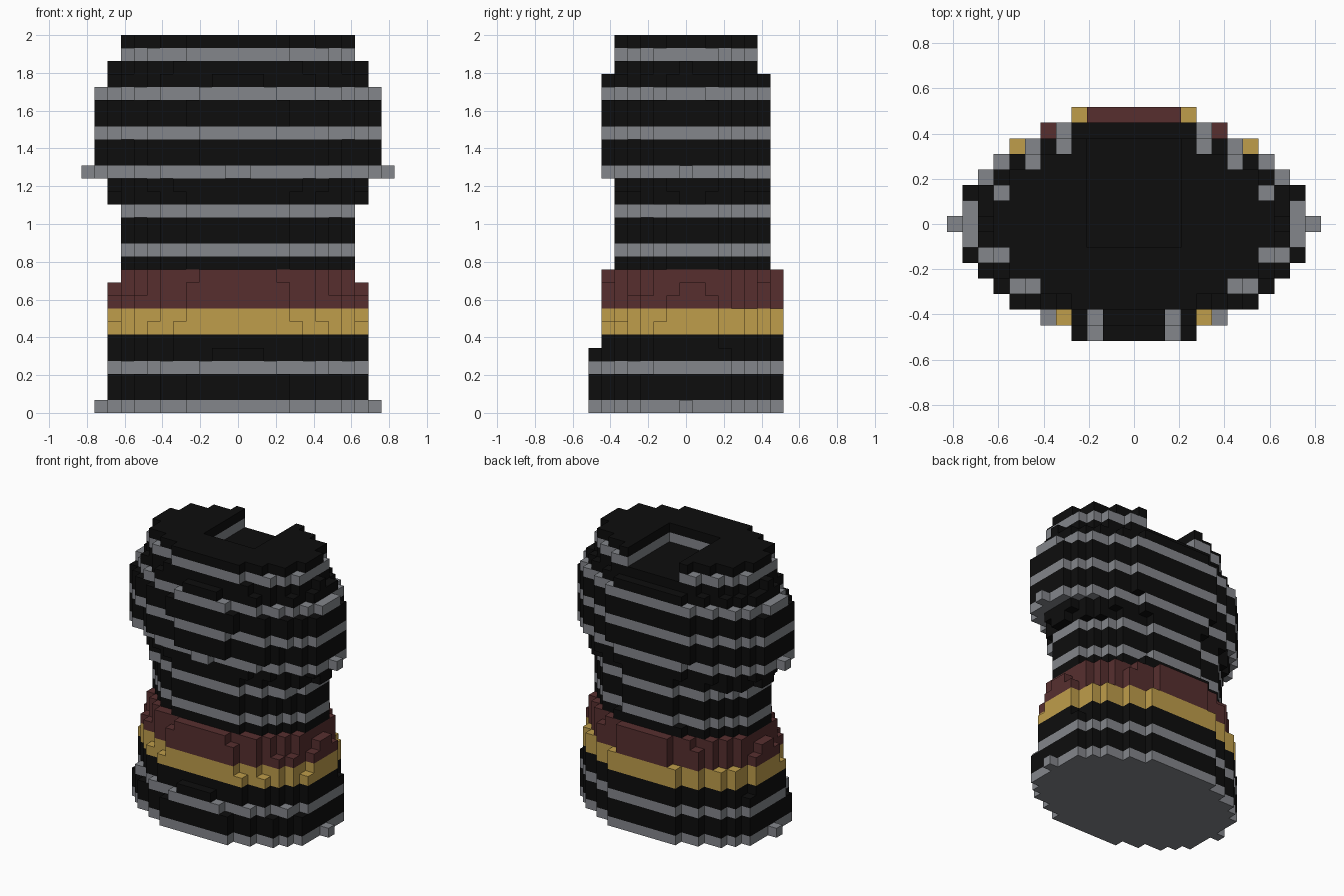
import bpy
import bmesh
from mathutils import Vector

cube = bpy.data.objects.get("Cube")
if cube:
    bpy.data.objects.remove(cube, do_unlink=True)

LAYERS = 29
UNIT = 2 / LAYERS


def make_material(name, rgb):
    mat = bpy.data.materials.new(name)
    mat.use_nodes = True
    colour = (*rgb, 1)
    mat.diffuse_color = colour
    mat.node_tree.nodes["Principled BSDF"].inputs["Base Color"].default_value = colour
    return mat


black = make_material("black", (.004, .004, .004))
grey = make_material("grey", (.23, .24, .26))
gold = make_material("gold", (.52, .34, .07))
red = make_material("dark red", (.095, .028, .028))

# Bands from bottom to top: name, material, number of block layers
bands = [
    ("hem_stripe", grey, 1), ("hip_band", black, 2),
    ("hip_stripe", grey, 1), ("upper_hip_band", black, 2),
    ("gold_belt", gold, 2), ("red_sash", red, 3),
    ("waist_band", black, 1), ("waist_stripe", grey, 1),
    ("belly_band", black, 2), ("belly_stripe", grey, 1),
    ("rib_band", black, 2), ("rib_stripe", grey, 1),
    ("lower_chest_band", black, 2), ("lower_chest_stripe", grey, 1),
    ("upper_chest_band", black, 2), ("upper_chest_stripe", grey, 1),
    ("shoulder_band", black, 2), ("collar_stripe", grey, 1),
    ("collar_top", black, 1),
]

# Body profile in block units: layer, half width, half depth, backward shift
profile = [
    (0, 10.55, 7.5, 0), (1, 10.45, 7.45, 0), (2, 10.45, 7.45, 0),
    (3, 10.4, 7.35, .1), (4, 10.3, 7.3, .2), (5, 10.2, 7.2, .25),
    (6, 10.1, 7.1, .35), (7, 10, 7.05, .4), (9, 9.6, 6.9, .4),
    (10, 9.4, 6.8, .45), (11, 9, 6, .5), (15, 9.2, 5.9, .4),
    (16, 9.6, 5.95, .4), (17, 10.2, 6.1, .4), (18, 11.52, 6.22, .2),
    (19, 11.2, 6.4, .2), (21, 11.2, 6.45, .2), (22, 11.1, 6.5, .1),
    (23, 11.1, 6.5, .1), (24, 10.7, 6.4, .2), (25, 10, 6.25, .15),
    (26, 9.6, 5.9, .1), (27, 9.3, 5.7, .05), (28, 9, 5.5, 0),
]


def section(layer):
    """Ellipse of one layer, interpolated along the profile."""
    for low, high in zip(profile, profile[1:]):
        if low[0] <= layer <= high[0]:
            t = (layer - low[0]) / (high[0] - low[0])
            return [p + (q - p) * t for p, q in zip(low[1:], high[1:])]


def in_neck_slot(x, y, layer):
    return layer >= LAYERS - 2 and -3 <= x < 3 and y >= -1


# Blocks filling the body; x counts block edges, y counts block centres
blocks = set()
for layer in range(LAYERS):
    width, depth, shift = section(layer)
    for x in range(-12, 12):
        for y in range(-7, 8):
            inside = ((x + .5) / width) ** 2 + ((y - shift) / depth) ** 2 < 1
            if inside and not in_neck_slot(x, y, layer):
                blocks.add((x, y, layer))


def build_band(name, material, first, count):
    """Visible block faces of one coloured band."""
    bm = bmesh.new()
    for x, y, z in sorted(blocks):
        if not first <= z < first + count:
            continue
        centre = Vector((x + .5, y, z + .5))
        for axis in range(3):
            for sign in (-1, 1):
                step = [0, 0, 0]
                step[axis] = sign
                if (x + step[0], y + step[1], z + step[2]) in blocks:
                    continue
                normal = Vector(step)
                u = Vector([float(i == (axis + 1) % 3) for i in range(3)])
                v = normal.cross(u)
                corners = [u + v, v - u, -u - v, u - v]
                bm.faces.new([bm.verts.new((centre + (normal + c) / 2) * UNIT)
                              for c in corners])
    bmesh.ops.remove_doubles(bm, verts=bm.verts, dist=UNIT / 100)
    mesh = bpy.data.meshes.new(name)
    bm.to_mesh(mesh)
    bm.free()
    mesh.materials.append(material)
    bpy.context.collection.objects.link(bpy.data.objects.new(name, mesh))


level = 0
for band_name, band_material, height in bands:
    build_band(band_name, band_material, level, height)
    level += height
